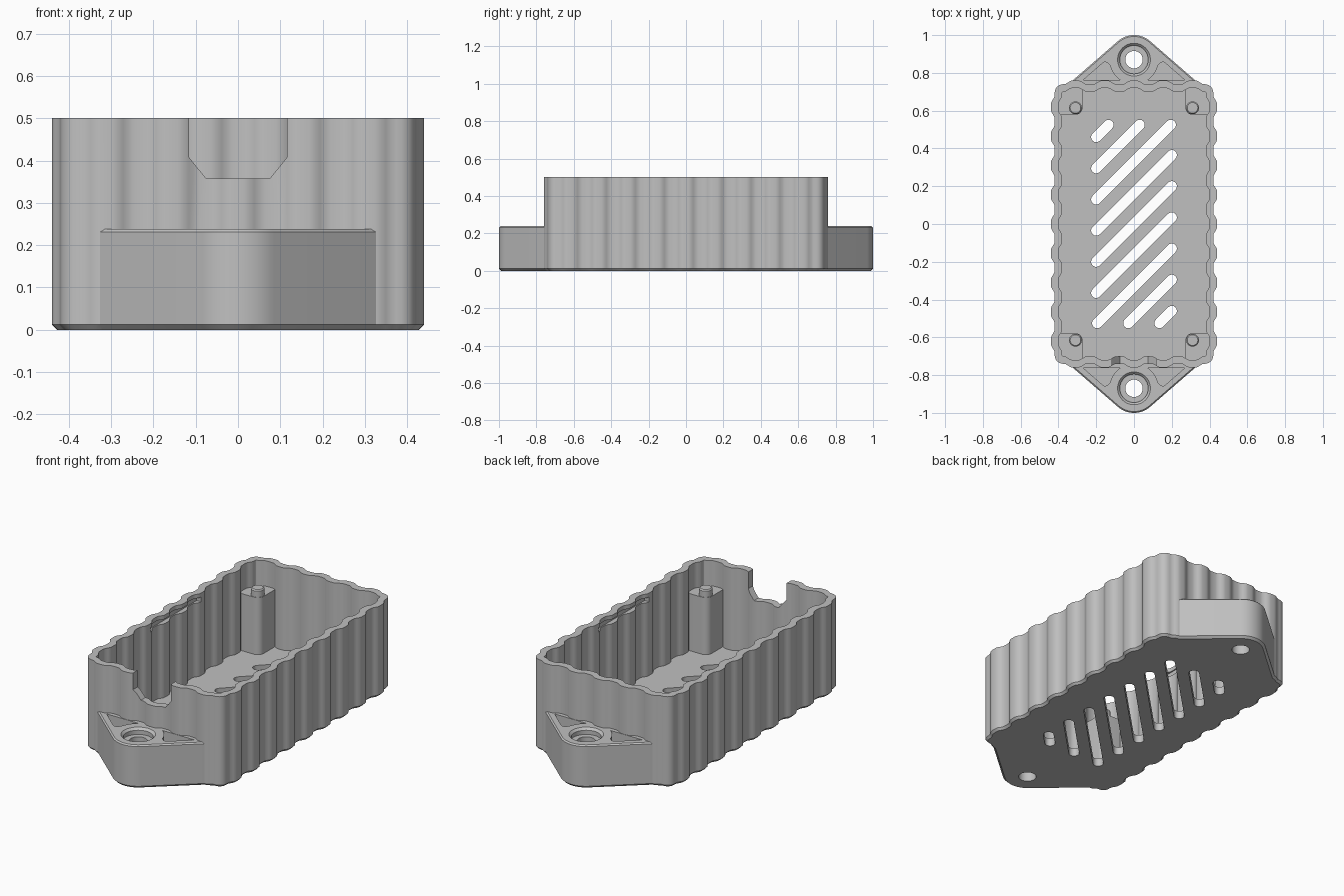
import bpy, bmesh, math
from math import sin, cos, pi, radians

cube = bpy.data.objects.get("Cube")
if cube:
    bpy.data.objects.remove(cube, do_unlink=True)

grey = bpy.data.materials.new("plain grey plastic")
grey.use_nodes = True
COLOUR = (0.53, 0.53, 0.53, 1)
grey.diffuse_color = COLOUR
grey.node_tree.nodes["Principled BSDF"].inputs["Base Color"].default_value = COLOUR

HX, HY, CORNER, PITCH = 0.42, 0.74, 0.045, 0.155
HEIGHT, WALL, FLOOR = 0.5, 0.04, 0.045
EAR_Y, EAR_R, EAR_TOP, EAR_ANGLE = 0.87, 0.13, 0.238, radians(49)


def prism(name, layers):
    """Closed solid through stacked outlines, given as (points, z)."""
    bm = bmesh.new()
    rings = [[bm.verts.new((x, y, z)) for x, y in pts] for pts, z in layers]
    n = len(rings[0])
    for low, high in zip(rings, rings[1:]):
        for i in range(n):
            j = (i + 1) % n
            bm.faces.new((low[i], low[j], high[j], high[i]))
    bm.faces.new(rings[0][::-1])
    bm.faces.new(rings[-1])
    bmesh.ops.recalc_face_normals(bm, faces=bm.faces)
    mesh = bpy.data.meshes.new(name)
    bm.to_mesh(mesh)
    bm.free()
    mesh.materials.append(grey)
    obj = bpy.data.objects.new(name, mesh)
    bpy.context.collection.objects.link(obj)
    return obj


def arc(cx, cy, r, start, end, steps):
    return [(cx + r * cos(start + (end - start) * i / steps),
             cy + r * sin(start + (end - start) * i / steps)) for i in range(steps + 1)]


def disc(cx, cy, r, steps=40):
    return arc(cx, cy, r, 0, 2 * pi, steps)[:-1]


def combine(target, tool, operation):
    """Apply a boolean with a tool and discard the tool."""
    tool.hide_render = True
    mod = target.modifiers.new("combine", 'BOOLEAN')
    mod.operation, mod.solver, mod.object = operation, 'EXACT', tool
    bpy.context.view_layer.objects.active = target
    bpy.ops.object.modifier_apply(modifier=mod.name)
    bpy.data.objects.remove(tool, do_unlink=True)


def wave(t):
    return 0.01 * (1 + math.tanh(2 * cos(2 * pi * t / PITCH)) / math.tanh(2))


def wavy_outline(inset):
    """Rounded rectangle whose four sides ripple outwards."""
    ex, ey = HX - CORNER, HY - CORNER
    pts = []
    for turn, half, out in ((0, ey, HX), (1, ex, HY), (2, ey, HX), (3, ex, HY)):
        c, s = round(cos(turn * pi / 2)), round(sin(turn * pi / 2))
        steps = round(half * 2 / PITCH * 12)
        side = []
        for i in range(steps + 1):
            t = -half + 2 * half * i / steps
            side.append((out - inset + wave(t), t))
        side += arc(out - CORNER, half, CORNER - inset, 0, pi / 2, 6)[1:-1]
        pts += [(c * x - s * y, s * x + c * y) for x, y in side]
    return pts


def ear_outline(inset):
    """Long plate with a rounded, tapered ear at each end."""
    nx, ny = cos(EAR_ANGLE), sin(EAR_ANGLE)
    x, y = 0.348 - inset * nx, 0.74 - inset * ny
    half = [(x, y)] + arc(0, EAR_Y, EAR_R - inset, EAR_ANGLE, pi - EAR_ANGLE, 16) + [(-x, y)]
    return half + [(-px, -py) for px, py in half]


# rippled shell joined with the mounting ears
case = prism("ribbed_case", [(wavy_outline(0.012), 0), (wavy_outline(0), 0.012),
                             (wavy_outline(0), HEIGHT)])
ears = prism("mounting_ears", [(ear_outline(0.012), 0), (ear_outline(0), 0.012),
                               (ear_outline(0), EAR_TOP - 0.007), (ear_outline(0.007), EAR_TOP)])
combine(case, ears, 'UNION')
inside = wavy_outline(WALL)
combine(case, prism("cavity", [(inside, FLOOR), (inside, HEIGHT + 0.1)]), 'DIFFERENCE')

# screw holes, counterbores and hollow pockets in the ears
for sy in (-1, 1):
    y = sy * EAR_Y
    hole, bore, lip = disc(0, y, 0.046), disc(0, y, 0.075), disc(0, y, 0.087)
    combine(case, prism("screw_hole", [(hole, -0.1), (hole, 0.4)]), 'DIFFERENCE')
    combine(case, prism("counterbore", [(bore, EAR_TOP - 0.035), (bore, EAR_TOP - 0.012),
                                        (lip, EAR_TOP), (lip, 0.3)]), 'DIFFERENCE')
    for sx in (-1, 1):
        pocket = [(0.269, 0.762), (0.168, 0.85), (0.155, 0.858), (0.142, 0.855)]
        pocket += arc(0, EAR_Y, 0.13, radians(-14), radians(-56), 8)
        pocket = [(sx * px, sy * py) for px, py in pocket]
        combine(case, prism("ear_pocket", [(pocket, 0.06), (pocket, 0.3)]), 'DIFFERENCE')

# diagonal vent slots clipped to a rectangle
for k in range(-4, 5):
    c = k * 0.165
    x0, x1 = max(-0.2, -0.525 - c), min(0.2, 0.525 - c)
    slot = arc(x1, x1 + c, 0.027, -pi / 4, 3 * pi / 4, 10)
    slot += arc(x0, x0 + c, 0.027, 3 * pi / 4, 7 * pi / 4, 10)
    combine(case, prism("vent_slot", [(slot, -0.1), (slot, 0.1)]), 'DIFFERENCE')

# cable notch in the front wall
notch = [(-0.075, 0.357), (0.075, 0.357), (0.116, 0.408), (0.116, 0.6),
         (-0.116, 0.6), (-0.116, 0.408)]
notch_cutter = prism("cable_notch", [(notch, 0.6), (notch, 0.85)])
notch_cutter.rotation_euler.x = pi / 2
bpy.context.view_layer.update()
combine(case, notch_cutter, 'DIFFERENCE')

# lid catch grooves inside the long walls
for sx in (-1, 1):
    groove = [(sx * x, y) for x, y in ((0.34, -0.22), (0.406, -0.22), (0.406, 0.22), (0.34, 0.22))]
    combine(case, prism("catch_groove", [(groove, 0.452), (groove, 0.478)]), 'DIFFERENCE')

# corner posts with locating pins
for sx in (-1, 1):
    for sy in (-1, 1):
        block = arc(0.31, 0.615, 0.037, pi, 1.5 * pi, 8)
        block += [(0.4, 0.578), (0.4, 0.72), (0.273, 0.72)]
        block = [(sx * x, sy * y) for x, y in block]
        pin = disc(sx * 0.31, sy * 0.615, 0.034, 28)
        tip = disc(sx * 0.31, sy * 0.615, 0.028, 28)
        combine(case, prism("corner_post", [(block, 0.02), (block, 0.36)]), 'UNION')
        combine(case, prism("locating_pin", [(pin, 0.3), (pin, 0.394), (tip, 0.4)]), 'UNION')

bpy.ops.object.select_all(action='DESELECT')
case.select_set(True)
bpy.context.view_layer.objects.active = case
bpy.ops.object.shade_smooth_by_angle(angle=radians(30))
